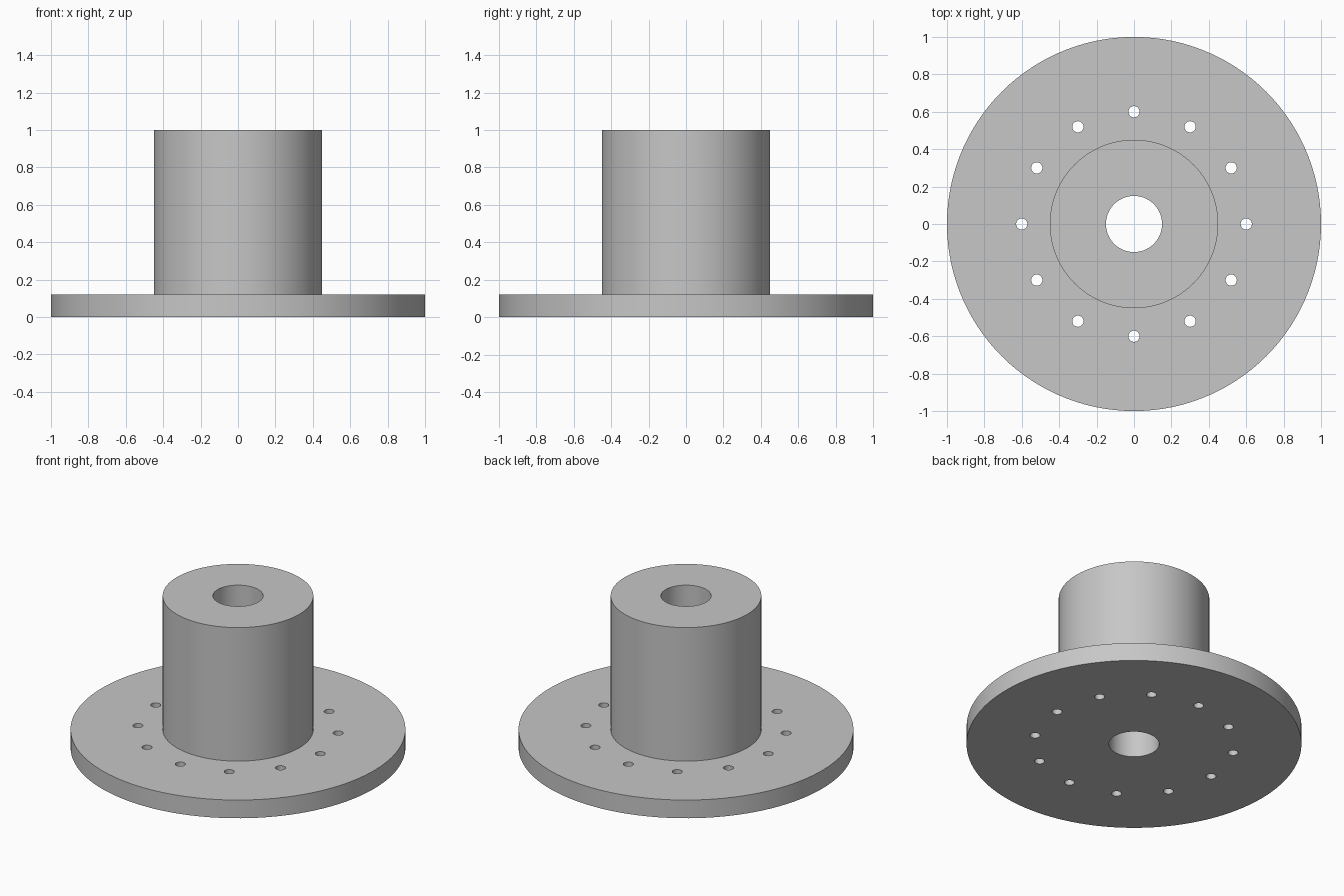
import bpy, bmesh, math
from mathutils import Matrix, Vector

cube = bpy.data.objects.get("Cube")
if cube:
    bpy.data.objects.remove(cube, do_unlink=True)

OUTER, HUB, BORE = 1.0, 0.45, 0.15
THICK, HEIGHT = 0.12, 1.0
HOLE, HOLE_CIRCLE, HOLES = 0.03, 0.6, 12

grey = bpy.data.materials.new("plain grey")
grey.use_nodes = True
colour = (0.57, 0.57, 0.57, 1)
grey.diffuse_color = colour
grey.node_tree.nodes["Principled BSDF"].inputs["Base Color"].default_value = colour


def make_object(name, bm):
    bmesh.ops.recalc_face_normals(bm, faces=bm.faces)
    mesh = bpy.data.meshes.new(name)
    bm.to_mesh(mesh)
    bm.free()
    mesh.materials.append(grey)
    obj = bpy.data.objects.new(name, mesh)
    bpy.context.collection.objects.link(obj)
    return obj


# Flange, hub and bore turned from one closed profile
profile = [(BORE, 0), (OUTER, 0), (OUTER, THICK), (HUB, THICK), (HUB, HEIGHT), (BORE, HEIGHT)]
bm = bmesh.new()
verts = [bm.verts.new((r, 0, z)) for r, z in profile]
edges = [bm.edges.new((v, verts[i - 1])) for i, v in enumerate(verts)]
bmesh.ops.spin(bm, geom=verts + edges, cent=(0, 0, 0), axis=(0, 0, 1),
               angle=math.tau, steps=120, use_merge=True)
bmesh.ops.remove_doubles(bm, verts=bm.verts, dist=0.0001)
body = make_object("flanged_hub", bm)

# Ring of bolt hole cutters
bm = bmesh.new()
for i in range(HOLES):
    spot = Matrix.Rotation(math.tau * i / HOLES, 4, "Z") @ Vector((HOLE_CIRCLE, 0, THICK / 2))
    bmesh.ops.create_cone(bm, cap_ends=True, segments=32, radius1=HOLE, radius2=HOLE,
                          depth=THICK * 2, matrix=Matrix.Translation(spot))
cutter = make_object("bolt_hole_cutter", bm)
cutter.hide_render = True

# Drill the holes, then drop the cutter
drill = body.modifiers.new("bolt_holes", "BOOLEAN")
drill.operation = "DIFFERENCE"
drill.solver = "EXACT"
drill.object = cutter
bpy.ops.object.select_all(action="DESELECT")
body.select_set(True)
bpy.context.view_layer.objects.active = body
bpy.ops.object.modifier_apply(modifier=drill.name)
bpy.data.objects.remove(cutter, do_unlink=True)

bpy.ops.object.shade_smooth_by_angle(angle=math.radians(30))
